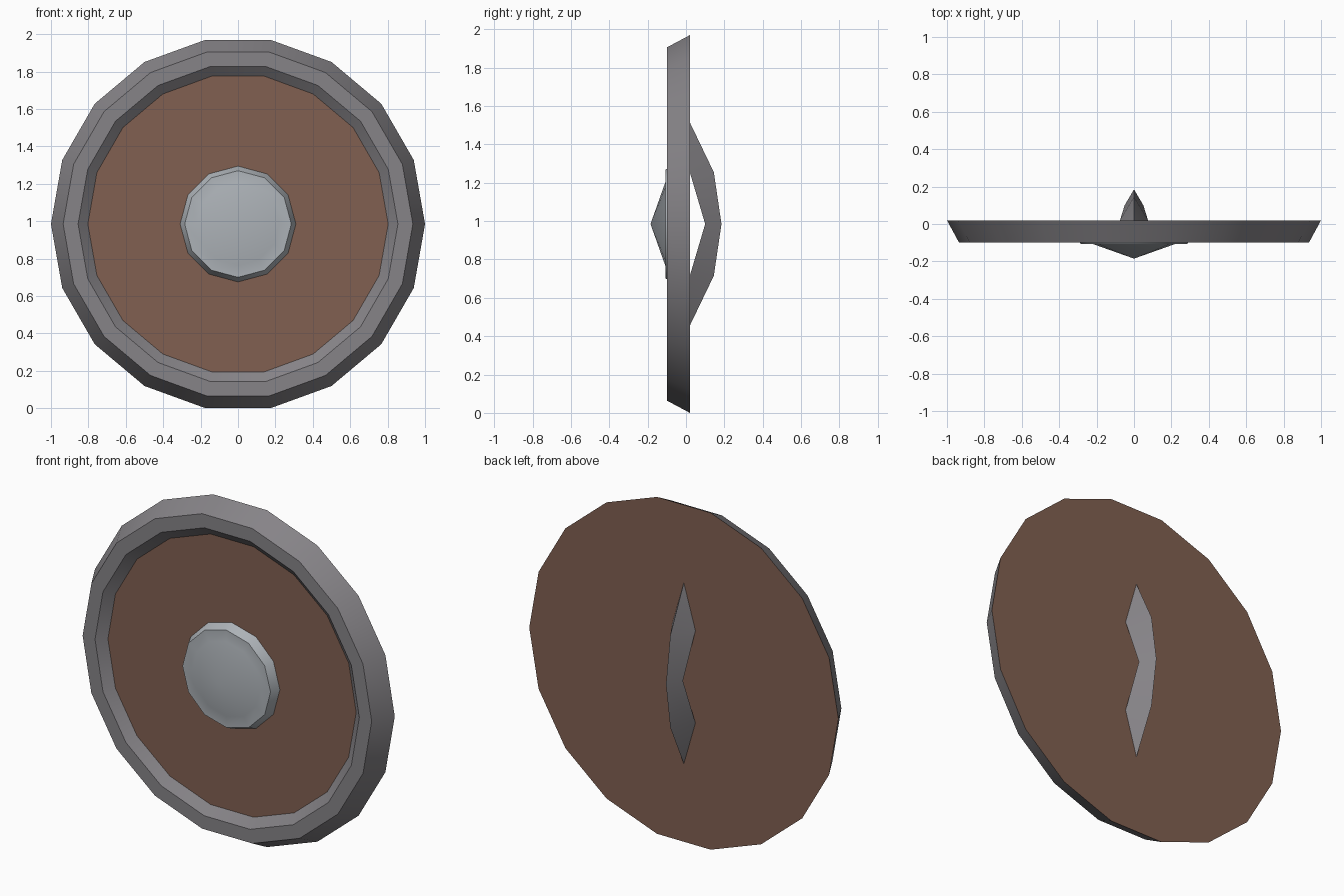
import bpy, bmesh, math

if "Cube" in bpy.data.objects:
    bpy.data.objects.remove(bpy.data.objects["Cube"])

CZ = 0.985  # height of the shield centre


def material(name, rgb):
    m = bpy.data.materials.new(name)
    m.diffuse_color = (*rgb, 1)
    m.use_nodes = True
    m.node_tree.nodes["Principled BSDF"].inputs["Base Color"].default_value = m.diffuse_color
    return m


wood = material("brown wood", (0.22, 0.118, 0.083))
iron = material("dark iron", (0.24, 0.23, 0.245))
steel = material("pale steel", (0.42, 0.45, 0.48))


def finish(name, bm, mats):
    bmesh.ops.recalc_face_normals(bm, faces=bm.faces)
    me = bpy.data.meshes.new(name)
    bm.to_mesh(me)
    bm.free()
    for m in mats:
        me.materials.append(m)
    ob = bpy.data.objects.new(name, me)
    bpy.context.collection.objects.link(ob)
    bpy.ops.object.select_all(action='DESELECT')
    ob.select_set(True)
    bpy.context.view_layer.objects.active = ob
    bpy.ops.object.shade_smooth_by_angle(angle=math.radians(30))
    return ob


def lathe(bm, profile, sides):
    """Rings of (radius, y) around the front-back axis, joined by quads."""
    rings = []
    for r, y in profile:
        rings.append([bm.verts.new((r * math.cos(i * math.tau / sides), y,
                                    CZ + r * math.sin(i * math.tau / sides)))
                      for i in range(sides)])
    for a, b in zip(rings, rings[1:]):
        for i in range(sides):
            j = (i + 1) % sides
            bm.faces.new((a[i], a[j], b[j], b[i]))
    return rings


# Shield body: iron rim with a wooden board in front and behind
bm = bmesh.new()
rings = lathe(bm, [(1.0, 0.02), (0.935, -0.10), (0.855, -0.10), (0.803, -0.055)], 18)
for f in bm.faces:
    f.material_index = 1
for ring in (rings[0], rings[-1]):
    bm.faces.new(ring).material_index = 0
finish("shield_body", bm, [wood, iron])

# Central boss: flange with a shallow cone
bm = bmesh.new()
rings = lathe(bm, [(0.31, -0.054), (0.285, -0.106), (0.22, -0.107)], 12)
tip = bm.verts.new((0, -0.185, CZ))
for i in range(12):
    bm.faces.new((rings[-1][i], rings[-1][(i + 1) % 12], tip))
finish("boss", bm, [steel])

# Back grip: three triangular sections tapering to a point at each end
bm = bmesh.new()
stations = [(0.27, 0.075, 0.02, 0.145), (0.0, 0.05, 0.10, 0.185), (-0.27, 0.075, 0.02, 0.145)]
tris = [[bm.verts.new(p) for p in ((-w, yi, CZ + z), (w, yi, CZ + z), (0, yo, CZ + z))]
        for z, w, yi, yo in stations]
for a, b in zip(tris, tris[1:]):
    for i in range(3):
        j = (i + 1) % 3
        bm.faces.new((a[i], a[j], b[j], b[i]))
for tri, z in ((tris[0], 0.53), (tris[-1], -0.53)):
    end = bm.verts.new((0, 0.02, CZ + z))
    for i in range(3):
        bm.faces.new((tri[i], tri[(i + 1) % 3], end))
finish("back_grip", bm, [iron])
